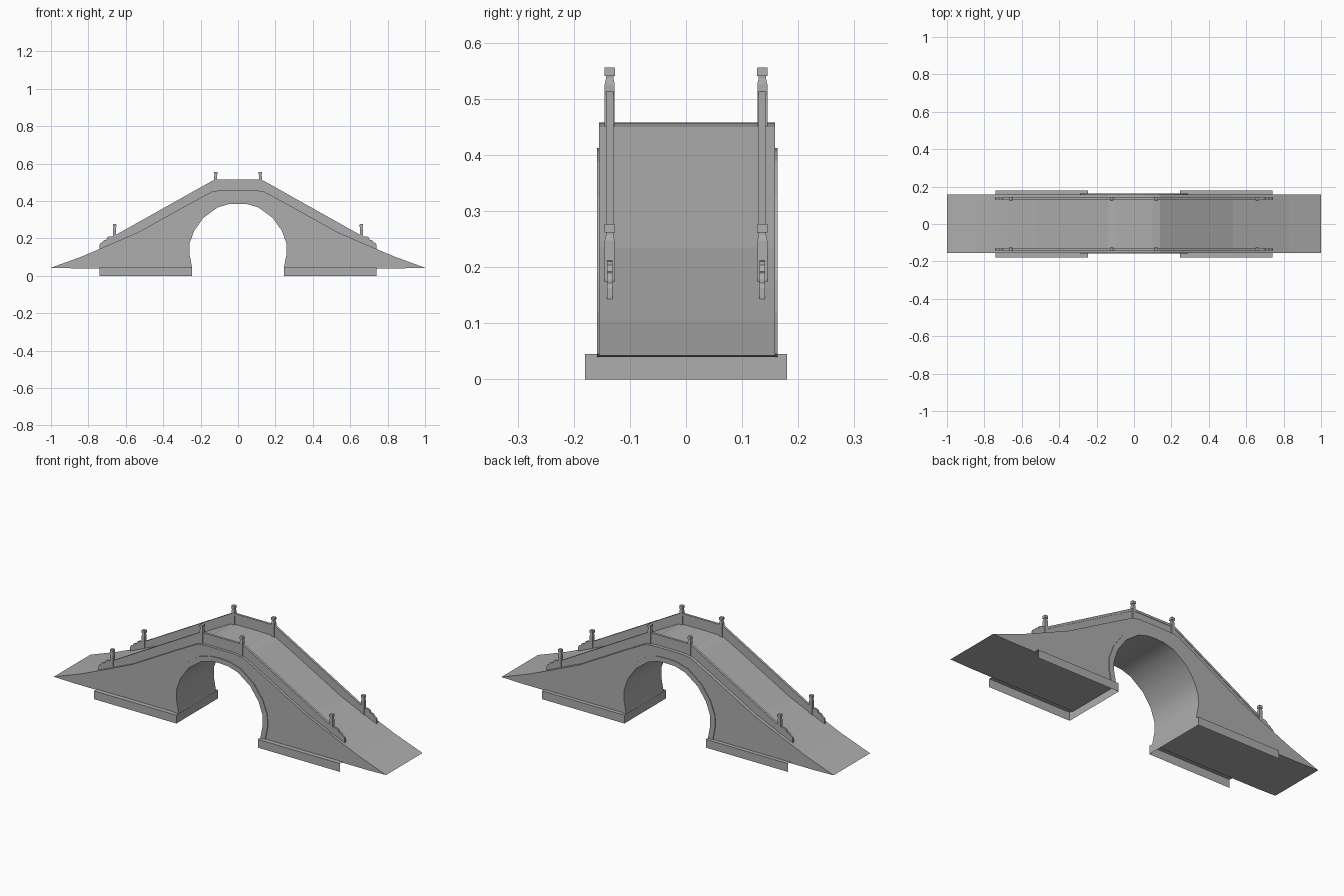
import bpy, bmesh, math

if "Cube" in bpy.data.objects:
    bpy.data.objects.remove(bpy.data.objects["Cube"])

STONE = (0.42, 0.42, 0.42, 1)
stone = bpy.data.materials.new("grey stone")
stone.use_nodes = True
stone.diffuse_color = STONE
bsdf = next(n for n in stone.node_tree.nodes if n.type == 'BSDF_PRINCIPLED')
bsdf.inputs["Base Color"].default_value = STONE


def finish(name, bm):
    bmesh.ops.recalc_face_normals(bm, faces=bm.faces[:])
    mesh = bpy.data.meshes.new(name)
    bm.to_mesh(mesh)
    bm.free()
    mesh.materials.append(stone)
    obj = bpy.data.objects.new(name, mesh)
    bpy.context.collection.objects.link(obj)
    return obj


def mirrored(half):
    """Full left-to-right outline from a half outline that starts at x = 0."""
    return [(-x, z) for x, z in reversed(half[1:])] + half


def slab(name, outline, y0, y1):
    """Extrude an x-z outline between two y positions."""
    bm = bmesh.new()
    face = bm.faces.new([bm.verts.new((x, y0, z)) for x, z in outline])
    ext = bmesh.ops.extrude_face_region(bm, geom=[face])
    for v in ext["geom"]:
        if isinstance(v, bmesh.types.BMVert):
            v.co.y = y1
    return finish(name, bm)


def box(bm, x, y, z0, z1, w, top_w=None):
    """Square block with an optional tapered top."""
    made = bmesh.ops.create_cube(bm, size=1)["verts"]
    for v in made:
        s = w if v.co.z < 0 or top_w is None else top_w
        v.co = (x + v.co.x * s, y + v.co.y * s, z1 if v.co.z > 0 else z0)


# Main outlines, from the crown to the +x end
deck = [(0, .458), (.1, .457), (.14, .45), (.28, .374), (.53, .235),
        (.69, .165), (.83, .105), (1, .043)]
arch = [(0, .385), (.05, .383), (.11, .365), (.185, .31), (.235, .24),
        (.258, .175), (.26, .12), (.245, .04)]

# Bridge body with the arch opening
outline = mirrored(deck) + [(.88, .04)] + list(reversed(mirrored(arch))) + [(-.88, .04)]
body = slab("bridge_body", outline, -.155, .159)
bpy.ops.object.select_all(action='DESELECT')
body.select_set(True)
bpy.context.view_layer.objects.active = body
bpy.ops.object.shade_smooth_by_angle(angle=math.radians(35))
for p in body.data.polygons:
    c = p.center
    in_arch = abs(c.x) < .27 and .04 < c.z < .39 and abs(p.normal.y) < .5
    p.use_smooth = in_arch

# Raised ring of stones around the arch on both faces
ring_out = [(0, .412), (.055, .409), (.125, .389), (.205, .329), (.26, .252),
            (.287, .18), (.289, .118), (.275, .045)]
ring = mirrored(ring_out) + list(reversed(mirrored(arch)))
slab("arch_ring_front", ring, -.159, -.154)
slab("arch_ring_back", ring, .158, .163)

# Plinths: thin shells, open below and at the outer end
for side, name in ((-1, "right"), (1, "left")):
    bm = bmesh.new()
    for v in bmesh.ops.create_cube(bm, size=1)["verts"]:
        v.co = (side * .4925 + v.co.x * .495, v.co.y * .36, .0225 + v.co.z * .045)
    bm.normal_update()
    gone = [f for f in bm.faces if f.normal.z < -.5 or f.normal.x * side > .5]
    bmesh.ops.delete(bm, geom=gone, context='FACES')
    finish("plinth_" + name, bm)

# Railings
rail_top = [(0, .515), (.125, .515), (.66, .215)]
rail_low = [(0, .503), (.122, .503), (.66, .202)]
rail_foot = [(0, .45), (.13, .445), (.28, .366), (.53, .227), (.66, .17)]
scroll = [(.665, .212), (.69, .21), (.7, .204), (.705, .192), (.718, .19),
          (.728, .178), (.738, .172), (.741, .162), (.741, .138), (.665, .17)]

for y, side in ((-.136, "front"), (.136, "back")):
    slab("rail_panel_" + side, mirrored(rail_low) + list(reversed(mirrored(rail_foot))),
         y - .0045, y + .0045)
    slab("handrail_" + side, mirrored(rail_top) + list(reversed(mirrored(rail_low))),
         y - .0065, y + .0065)
    for s, end in ((-1, "right"), (1, "left")):
        slab("scroll_end_" + side + "_" + end, [(s * x, z) for x, z in scroll],
             y - .005, y + .005)
        # Posts with tapered shoulder, neck and square cap
        for x, foot, top, place in ((.12, .44, .556, "crown"), (.66, .165, .277, "ramp")):
            bm = bmesh.new()
            box(bm, s * x, y, foot, top - .03, .018)
            box(bm, s * x, y, top - .03, top - .019, .018, .013)
            box(bm, s * x, y, top - .019, top - .015, .013)
            box(bm, s * x, y, top - .015, top, .019, .018)
            finish("post_" + place + "_" + side + "_" + end, bm)
